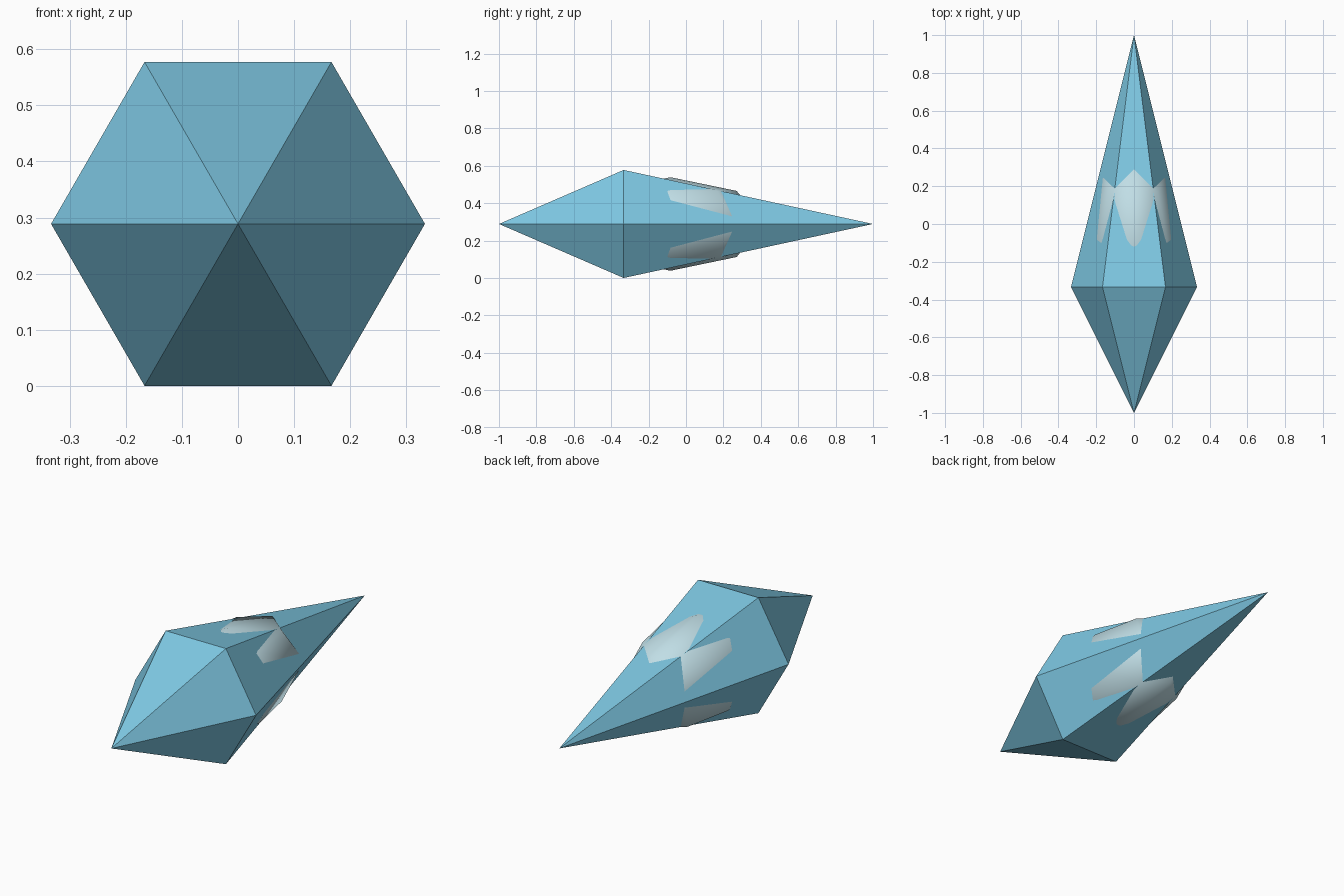
import bpy, bmesh, math
from mathutils import Matrix

if "Cube" in bpy.data.objects:
    bpy.data.objects.remove(bpy.data.objects["Cube"])

AXIS_Z = math.sqrt(3) / 6   # height of the long axis


def material(name, rgb):
    m = bpy.data.materials.new(name)
    m.diffuse_color = (*rgb, 1)
    m.use_nodes = True
    m.node_tree.nodes["Principled BSDF"].inputs["Base Color"].default_value = m.diffuse_color
    return m


def make(name, bm, mat, smooth=False):
    bmesh.ops.recalc_face_normals(bm, faces=bm.faces)
    for f in bm.faces:
        f.smooth = smooth
    me = bpy.data.meshes.new(name)
    bm.to_mesh(me)
    bm.free()
    me.materials.append(mat)
    ob = bpy.data.objects.new(name, me)
    ob.location.z = AXIS_Z
    bpy.context.collection.objects.link(ob)
    return ob


blue = material("sky_blue", (0.209, 0.578, 0.768))
pale = material("pale_blue_grey", (0.53, 0.73, 0.79))

# Crystal shell: six-sided double pyramid along y
bm = bmesh.new()
tips = [bm.verts.new((0, y, 0)) for y in (-1, 1)]
ring = [bm.verts.new((math.cos(i * math.pi / 3) / 3, -1 / 3, math.sin(i * math.pi / 3) / 3))
        for i in range(6)]
for i in range(6):
    for tip in tips:
        bm.faces.new((ring[i], ring[(i + 1) % 6], tip))
make("crystal_shell", bm, blue)

# Core: coarse smooth ellipsoid that pokes through the long faces
bm = bmesh.new()
bmesh.ops.create_uvsphere(bm, u_segments=8, v_segments=4, radius=0.25)
bmesh.ops.transform(bm, verts=bm.verts,
                    matrix=Matrix.Translation((0, -0.083, 0)) @ Matrix.Diagonal((1, 2, 1, 1)))
make("core", bm, pale, smooth=True)
